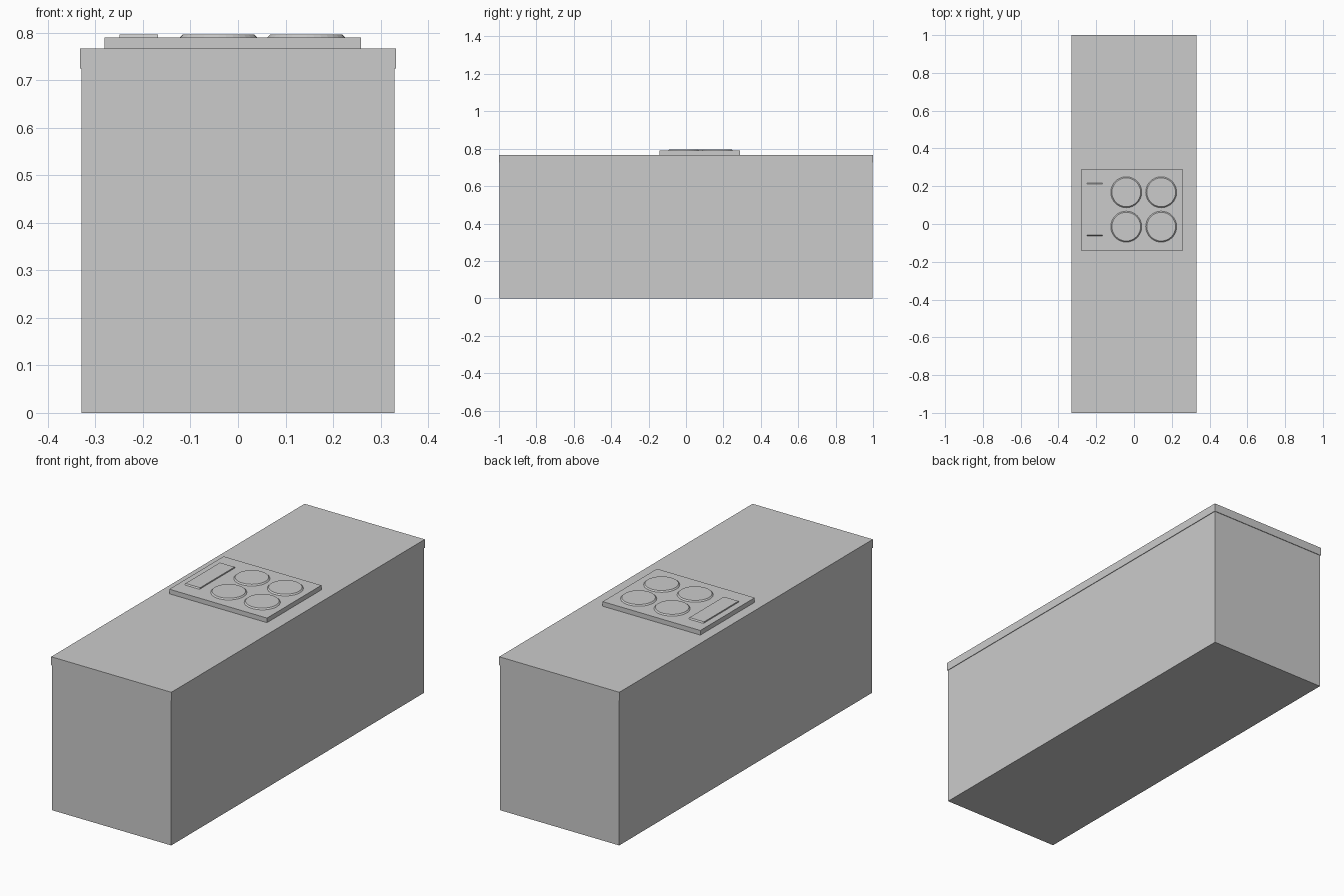
import bpy, bmesh
from mathutils import Matrix, Vector

if "Cube" in bpy.data.objects:
    bpy.data.objects.remove(bpy.data.objects["Cube"])


def finish(bm, name):
    bmesh.ops.recalc_face_normals(bm, faces=bm.faces)
    mesh = bpy.data.meshes.new(name)
    bm.to_mesh(mesh)
    bm.free()
    obj = bpy.data.objects.new(name, mesh)
    bpy.context.collection.objects.link(obj)
    return obj


def box(name, x, y, z, end_slope=0.0):
    """Box from (min, max) ranges; end_slope pulls the top in along y."""
    bm = bmesh.new()
    bmesh.ops.create_cube(bm, size=1)
    for v in bm.verts:
        top, back = v.co.z > 0, v.co.y > 0
        inset = end_slope if top else 0
        v.co = Vector((x[v.co.x > 0],
                       y[1] - inset if back else y[0] + inset,
                       z[top]))
    return finish(bm, name)


def burner(name, cx, cy, z, r_bottom, r_top):
    """Round plate with a chamfered rim."""
    bm = bmesh.new()
    bmesh.ops.create_cone(bm, cap_ends=True, segments=32,
                          radius1=r_bottom, radius2=r_top, depth=z[1] - z[0],
                          matrix=Matrix.Translation((cx, cy, sum(z) / 2)))
    return finish(bm, name)


# Cabinet and slightly overhanging worktop
box("cabinet", (-0.329, 0.329), (-0.997, 0.997), (0, 0.725))
box("worktop", (-0.332, 0.332), (-1, 1), (0.725, 0.767))

# Hob plate with its control panel
box("hob_plate", (-0.281, 0.259), (-0.141, 0.288), (0.767, 0.790))
box("control_panel", (-0.249, -0.168), (-0.064, 0.218), (0.790, 0.796), 0.005)

# Four burners in a grid
for col, cx in (("left", -0.041), ("right", 0.144)):
    for row, cy in (("front", -0.014), ("back", 0.168)):
        burner(f"burner_{row}_{col}", cx, cy, (0.790, 0.796), 0.082, 0.076)
